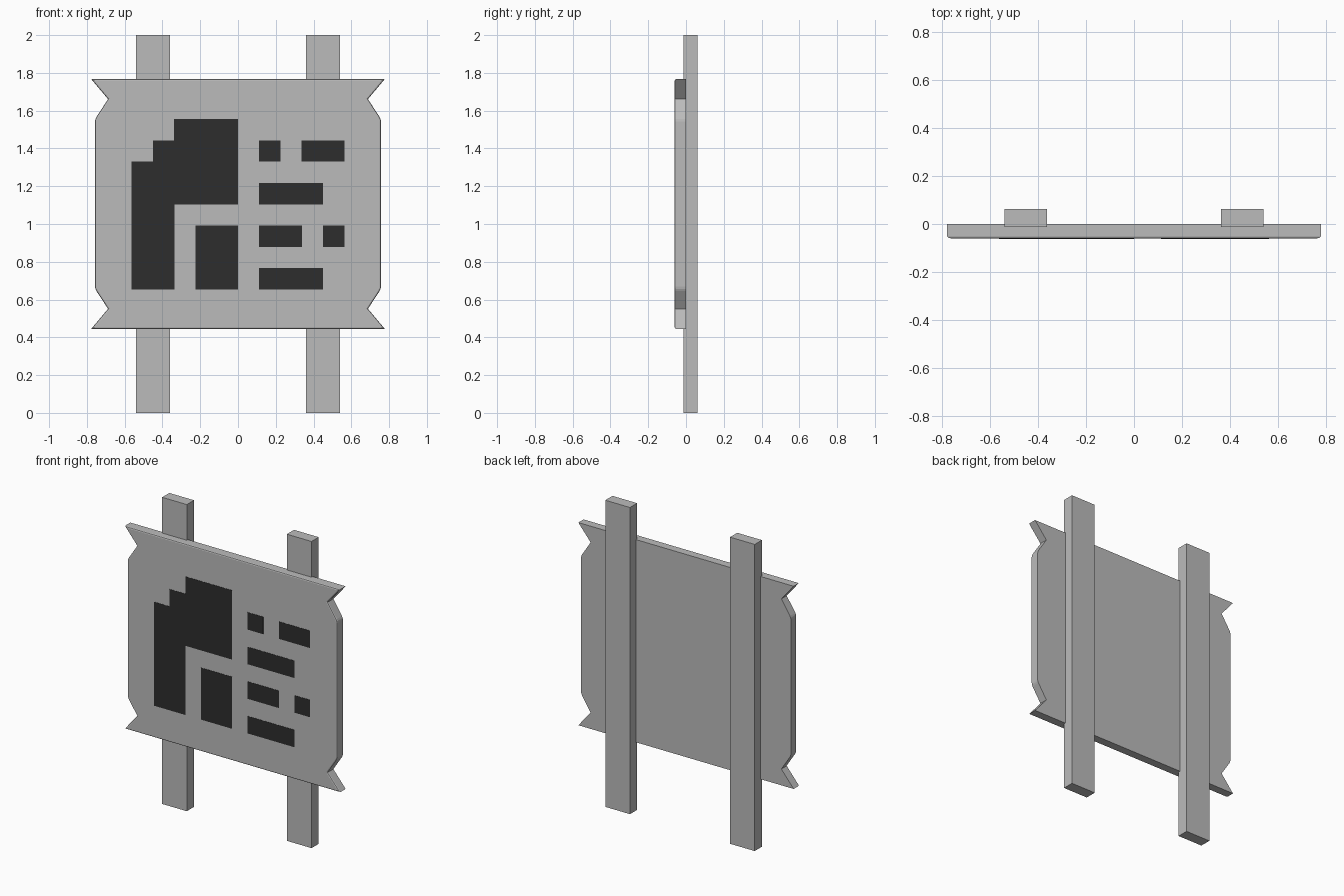
import bpy, bmesh

if "Cube" in bpy.data.objects:
    bpy.data.objects.remove(bpy.data.objects["Cube"])

def material(name, v):
    m = bpy.data.materials.new(name)
    m.diffuse_color = (v, v, v, 1)
    m.use_nodes = True
    m.node_tree.nodes["Principled BSDF"].inputs["Base Color"].default_value = m.diffuse_color
    return m

GREY = material("weathered grey", 0.5)
DARK = material("charcoal paint", 0.027)

def prism(name, outlines, y0, y1, mat):
    """Extrude closed x-z outlines from y0 (front) to y1 (back)."""
    bm = bmesh.new()
    for pts in outlines:
        face = bm.faces.new([bm.verts.new((x, y0, z)) for x, z in pts])
        ext = bmesh.ops.extrude_face_region(bm, geom=[face], use_keep_orig=True)
        verts = [v for v in ext["geom"] if isinstance(v, bmesh.types.BMVert)]
        bmesh.ops.translate(bm, verts=verts, vec=(0, y1 - y0, 0))
    bmesh.ops.recalc_face_normals(bm, faces=bm.faces)
    me = bpy.data.meshes.new(name)
    bm.to_mesh(me)
    bm.free()
    me.materials.append(mat)
    ob = bpy.data.objects.new(name, me)
    bpy.context.collection.objects.link(ob)
    return ob

def rect(x0, x1, z0, z1):
    return [(x0, z0), (x1, z0), (x1, z1), (x0, z1)]

# Two upright posts behind the board
for side, s in (("left", -1), ("right", 1)):
    prism(side + "_post", [rect(s * 0.45 - 0.089, s * 0.45 + 0.089, 0, 2)],
          -0.012, 0.062, GREY)

# Board with notched corners, mirrored left-right and top-bottom
MID = 1.106
corner = [(0.757, 0.437), (0.755, 0.449), (0.75, 0.46), (0.688, 0.555), (0.777, 0.661)]
right = [(x, MID - z) for x, z in reversed(corner)] + [(x, MID + z) for x, z in corner]
outline = right + [(-x, z) for x, z in reversed(right)]
board = prism("board", [outline], -0.06, 0.0, GREY)

# Softened front rim
bm = bmesh.new()
bm.from_mesh(board.data)
rim = [e for e in bm.edges if all(v.co.y < -0.05 for v in e.verts)]
bmesh.ops.bevel(bm, geom=rim, offset=0.008, segments=2, profile=0.5, affect='EDGES')
bm.to_mesh(board.data)
bm.free()

# Painted symbols on a square cell grid
CELL, BASE = 0.1125, 0.653

def cells(pts):
    return [(x * CELL, BASE + z * CELL * 1.003) for x, z in pts]

emblem = [(-5, 0), (-3, 0), (-3, 4), (0, 4), (0, 8), (-3, 8),
          (-3, 7), (-4, 7), (-4, 6), (-5, 6)]
prism("painted_emblem", [cells(emblem), cells(rect(-2, 0, 0, 3))],
      -0.0615, -0.058, DARK)
dashes = [(1, 2, 6), (3, 5, 6), (1, 4, 4), (1, 3, 2), (4, 5, 2), (1, 4, 0)]
prism("painted_dashes", [cells(rect(a, b, j, j + 1)) for a, b, j in dashes],
      -0.0615, -0.058, DARK)
